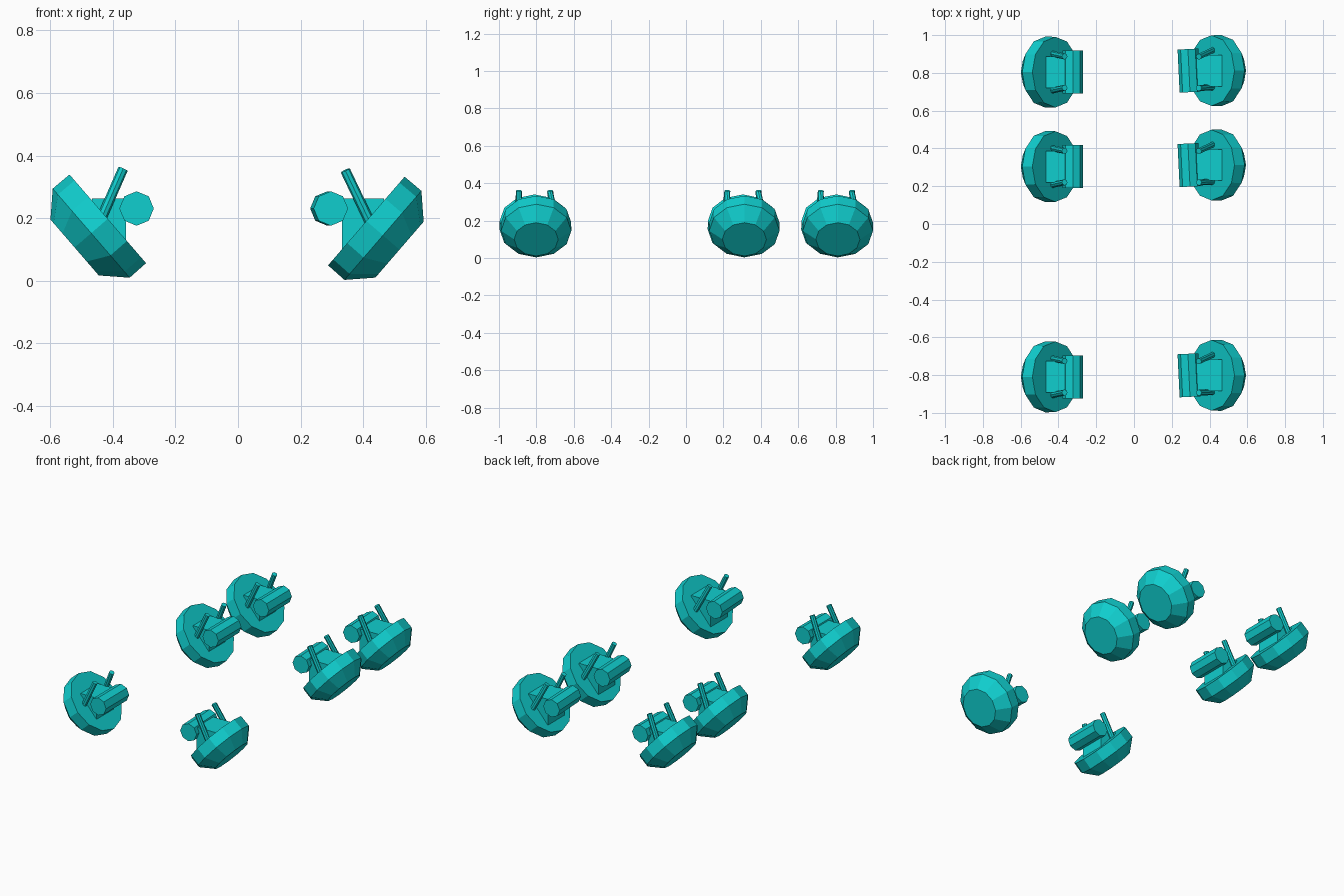
import bpy, bmesh, math
from mathutils import Vector

if "Cube" in bpy.data.objects:
    bpy.data.objects.remove(bpy.data.objects["Cube"], do_unlink=True)

# Single teal material
teal = bpy.data.materials.new("teal")
teal.use_nodes = True
color = (0.005, 0.62, 0.62, 1)
teal.diffuse_color = color
teal.node_tree.nodes["Principled BSDF"].inputs["Base Color"].default_value = color


def finish(name, bm):
    bmesh.ops.recalc_face_normals(bm, faces=bm.faces)
    mesh = bpy.data.meshes.new(name)
    bm.to_mesh(mesh)
    bm.free()
    mesh.materials.append(teal)
    obj = bpy.data.objects.new(name, mesh)
    bpy.context.collection.objects.link(obj)
    return obj


def lathe(name, start, axis, profile, sides, side_dir):
    """Capped solid of rings; profile holds (distance along axis, radius)."""
    axis, start = Vector(axis).normalized(), Vector(start)
    v = axis.cross(Vector(side_dir)).normalized()
    u = v.cross(axis)
    bm = bmesh.new()
    rings = []
    for dist, radius in profile:
        ring = []
        for i in range(sides):
            a = math.tau * i / sides
            offset = (u * math.cos(a) + v * math.sin(a)) * radius
            ring.append(bm.verts.new(start + axis * dist + offset))
        rings.append(ring)
    for low, high in zip(rings, rings[1:]):
        for i in range(sides):
            j = (i + 1) % sides
            bm.faces.new((low[i], low[j], high[j], high[i]))
    bm.faces.new(rings[0])
    bm.faces.new(rings[-1])
    return finish(name, bm)


def rod(name, start, end, radius, sides, side_dir):
    delta = Vector(end) - Vector(start)
    return lathe(name, start, delta, [(0, radius), (delta.length, radius)], sides, side_dir)


def box(name, low, high):
    low, high = Vector(low), Vector(high)
    bm = bmesh.new()
    bmesh.ops.create_cube(bm, size=1)
    for vert in bm.verts:
        vert.co = (low + high) / 2 + vert.co * (high - low)
    return finish(name, bm)


def wheel_unit(place, side, y):
    left = side > 0
    wheel_x, wheel_z = (0.41, 0.191) if left else (0.416, 0.198)

    # Tilted wheel with a tapered outer half
    lathe(place + "_wheel", (side * wheel_x, y, wheel_z), (side * 0.757, 0, -0.654),
          [(0, 0.187), (0.07, 0.188), (0.14, 0.118)], 12, (0, 1, 0))

    # Mounting block rising out of the wheel
    inner = 0.332 if left else 0.357
    box(place + "_block", (side * inner, y - 0.083, 0.1), (side * 0.467, y + 0.083, 0.263))

    # Horizontal axle barrel, slightly turned on the left side
    x, turn = (0.291, 0.0055) if left else (0.324, 0)
    rod(place + "_barrel", (side * x + turn, y - 0.114, 0.231),
        (side * x - turn, y + 0.114, 0.231), 0.055, 8, (1, 0, 0))

    # Two leaning struts
    for end in (-1, 1):
        base_y = y + end * 0.1 + (0.012 if left else 0)
        top_y = y + end * 0.083 - (0.009 if left else 0)
        base_x, top_x = (0.425, 0.343) if left else (0.445, 0.367)
        rod(place + ("_back_strut" if end > 0 else "_front_strut"),
            (side * base_x, base_y, 0.18), (side * top_x, top_y, 0.352 if left else 0.358),
            0.016, 8, (0, 1, 0))


for row, y in (("front", -0.805), ("middle", 0.308), ("back", 0.808)):
    wheel_unit(row + "_left", 1, y + 0.004)
    wheel_unit(row + "_right", -1, y - 0.004)
